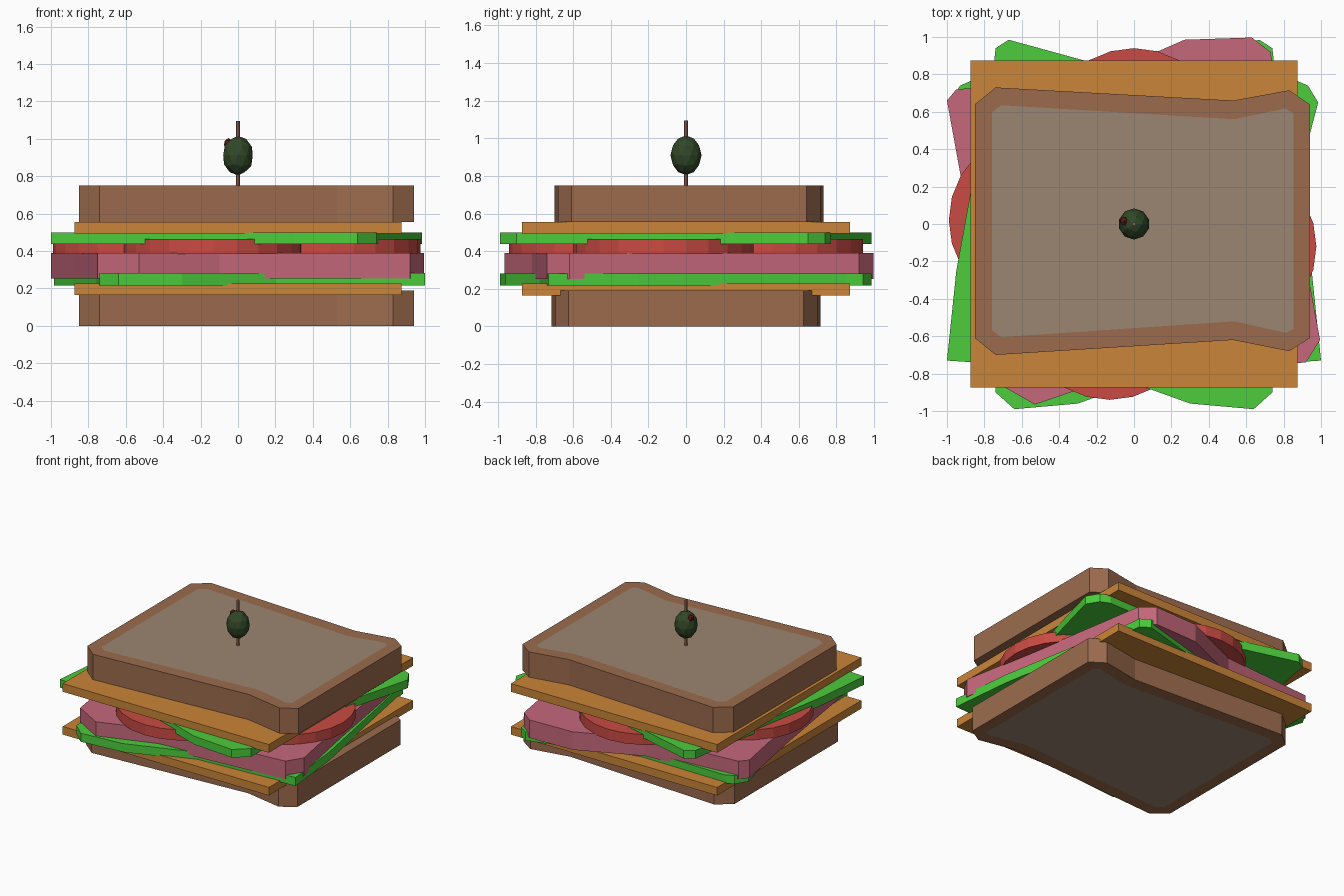
import bpy, bmesh
from mathutils import Matrix

if "Cube" in bpy.data.objects:
    bpy.data.objects.remove(bpy.data.objects["Cube"])


def material(name, hexcode):
    rgb = [int(hexcode[i:i + 2], 16) / 255 for i in (0, 2, 4)]
    m = bpy.data.materials.new(name)
    m.diffuse_color = [c ** 2.2 for c in rgb] + [1]
    m.use_nodes = True
    m.node_tree.nodes["Principled BSDF"].inputs["Base Color"].default_value = m.diffuse_color
    return m


CRUST = material("crust", "9b6b4f")
CRUMB = material("crumb", "9a8570")
CHEESE = material("cheese", "c9843b")
LETTUCE = material("lettuce", "4dcb3e")
HAM = material("ham", "c4677a")
TOMATO = material("tomato", "c84c45")
OLIVE = material("olive", "34492b")
PIMENTO = material("pimento", "6e2420")
WOOD = material("wood", "9b6b4f")


def finish(bm, name, *mats):
    bmesh.ops.recalc_face_normals(bm, faces=bm.faces)
    me = bpy.data.meshes.new(name)
    bm.to_mesh(me)
    bm.free()
    for m in mats:
        me.materials.append(m)
    ob = bpy.data.objects.new(name, me)
    bpy.context.collection.objects.link(ob)
    return ob


def slab(name, outline, z0, z1, mats, inset=0):
    """Extrude an outline; optionally inset top and bottom faces in a second colour."""
    bm = bmesh.new()
    base = bm.faces.new([bm.verts.new((x, y, z0)) for x, y in outline])
    ext = bmesh.ops.extrude_face_region(bm, geom=[base], use_keep_orig=True)["geom"]
    for v in ext:
        if isinstance(v, bmesh.types.BMVert):
            v.co.z = z1
    bmesh.ops.recalc_face_normals(bm, faces=bm.faces)
    if inset:
        caps = [f for f in bm.faces if abs(f.normal.z) > 0.9]
        bmesh.ops.inset_individual(bm, faces=caps, thickness=inset)
        for f in caps:
            f.material_index = 1
    return finish(bm, name, *mats)


# bread slices with a pale crumb inside the crust
bread = [(-0.85, 0.64), (-0.74, 0.73), (0.53, 0.66), (0.83, 0.715), (0.94, 0.64),
         (0.94, -0.61), (0.83, -0.68), (0.53, -0.62), (-0.74, -0.70), (-0.85, -0.61)]
slab("bottom_bread", [(x, y - 0.015) for x, y in bread], 0, 0.19, (CRUST, CRUMB), 0.1)
slab("top_bread", bread, 0.555, 0.75, (CRUST, CRUMB), 0.1)

# cheese squares
square = [(-0.875, -0.873), (0.873, -0.873), (0.873, 0.873), (-0.875, 0.873)]
slab("lower_cheese", square, 0.165, 0.227, (CHEESE,))
slab("upper_cheese", square, 0.493, 0.556, (CHEESE,))

# lettuce leaves, the lower one mirrored
leaf = [(-1, -0.73), (-0.7, -0.75), (-0.2, -0.78), (0.3, -0.96), (0.64, -0.99),
        (0.74, -0.9), (0.76, -0.2), (0.985, 0.65), (0.93, 0.74), (0.86, 0.77),
        (0.15, 0.76), (-0.67, 0.985), (-0.74, 0.94), (-0.75, 0.85), (-0.95, -0.25)]
slab("upper_lettuce", leaf, 0.437, 0.5, (LETTUCE,))
slab("lower_lettuce", [(-x, y) for x, y in leaf], 0.217, 0.282, (LETTUCE,))

# ham slice
ham = [(-0.75, -0.84), (-0.53, -0.965), (-0.1, -0.82), (0.92, -0.74), (0.995, -0.62),
       (0.88, 0.0), (0.73, 0.92), (0.63, 0.997), (0.27, 0.985), (-0.2, 0.78),
       (-0.95, 0.72), (-1, 0.66), (-0.88, 0.0)]
slab("ham", ham, 0.252, 0.39, (HAM,))

# four overlapping tomato slices
for i, (x, y) in enumerate([(0, 0.46), (-0.51, 0.02), (-0.13, -0.46), (0.495, -0.12)]):
    bm = bmesh.new()
    bmesh.ops.create_cone(bm, cap_ends=True, segments=24, radius1=0.48, radius2=0.48,
                          depth=0.08, matrix=Matrix.Translation((x, y, 0.424)))
    finish(bm, f"tomato_slice_{i + 1}", TOMATO)

# cocktail stick
bm = bmesh.new()
bmesh.ops.create_cone(bm, cap_ends=True, segments=8, radius1=0.012, radius2=0.01,
                      depth=0.89, matrix=Matrix.Translation((0, 0, 0.65)))
finish(bm, "cocktail_stick", WOOD)

# olive with pimento
for name, mat, loc, size in [("olive", OLIVE, (0, 0, 0.91), (0.083, 0.083, 0.105)),
                             ("pimento", PIMENTO, (-0.052, 0.015, 0.978), (0.026, 0.026, 0.026))]:
    bm = bmesh.new()
    bmesh.ops.create_icosphere(bm, subdivisions=2 if name == "olive" else 1, radius=1,
                               matrix=Matrix.Translation(loc) @ Matrix.Diagonal((*size, 1)))
    finish(bm, name, mat)
